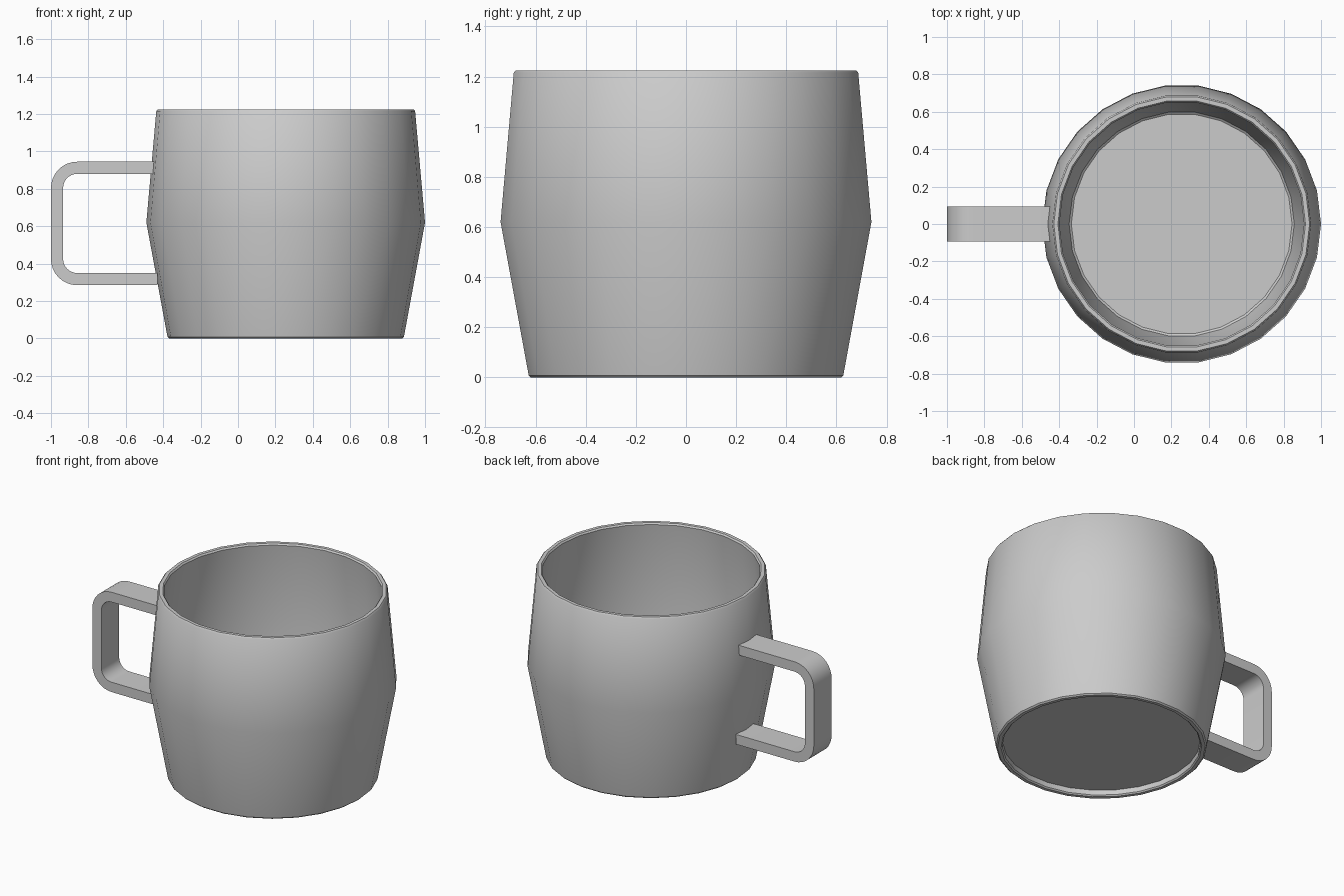
import bpy, bmesh, math

if "Cube" in bpy.data.objects:
    bpy.data.objects.remove(bpy.data.objects["Cube"])

SIDES = 26
CENTRE_X = 0.255


def make_object(name, bm):
    bmesh.ops.remove_doubles(bm, verts=bm.verts, dist=1e-5)
    bmesh.ops.recalc_face_normals(bm, faces=bm.faces)
    mesh = bpy.data.meshes.new(name)
    bm.to_mesh(mesh)
    bm.free()
    ob = bpy.data.objects.new(name, mesh)
    bpy.context.collection.objects.link(ob)
    bpy.ops.object.select_all(action='DESELECT')
    ob.select_set(True)
    bpy.context.view_layer.objects.active = ob
    bpy.ops.object.shade_smooth_by_angle(angle=math.radians(35))
    return ob


def lathe(name, profile):
    """Revolve (radius, z) rings and cap both ends of the profile."""
    bm = bmesh.new()
    rings = []
    for r, z in profile:
        rings.append([bm.verts.new((r * math.cos(2 * math.pi * i / SIDES),
                                    r * math.sin(2 * math.pi * i / SIDES), z))
                      for i in range(SIDES)])
    for a, b in zip(rings, rings[1:]):
        for i in range(SIDES):
            j = (i + 1) % SIDES
            bm.faces.new((a[i], a[j], b[j], b[i]))
    bm.faces.new(rings[0])
    bm.faces.new(rings[-1])
    ob = make_object(name, bm)
    ob.location.x = CENTRE_X
    return ob


# Cup: recessed underside, foot ring, bulged wall, rounded rim, inner wall, floor
lathe("cup", [
    (0.592, 0.04), (0.594, 0.008), (0.602, 0.0), (0.623, 0.0), (0.632, 0.008),
    (0.745, 0.62),
    (0.692, 1.215), (0.684, 1.225), (0.662, 1.225), (0.654, 1.215),
    (0.706, 0.62),
    (0.602, 0.08), (0.590, 0.07),
])


# Handle: rounded C-shaped band, inner and outer edges sharing arc centres
def c_path(offset, steps=8):
    x0, z0, z1, radius = -1.0, 0.285, 0.945, 0.14
    pts = [(-0.45, z1 - offset)]
    for cz, start in ((z1 - radius, 90), (z0 + radius, 180)):
        for k in range(steps + 1):
            a = math.radians(start + 90 * k / steps)
            r = radius - offset
            pts.append((x0 + radius + r * math.cos(a), cz + r * math.sin(a)))
    return pts + [(-0.43, z0 + offset)]


bm = bmesh.new()
sections = []
for (ox, oz), (ix, iz) in zip(c_path(0), c_path(0.065)):
    sections.append([bm.verts.new(p) for p in (
        (ox, -0.093, oz), (ox, 0.093, oz), (ix, 0.093, iz), (ix, -0.093, iz))])
for a, b in zip(sections, sections[1:]):
    for i in range(4):
        j = (i + 1) % 4
        bm.faces.new((a[i], a[j], b[j], b[i]))
bm.faces.new(sections[0])
bm.faces.new(sections[-1])
make_object("handle", bm)
